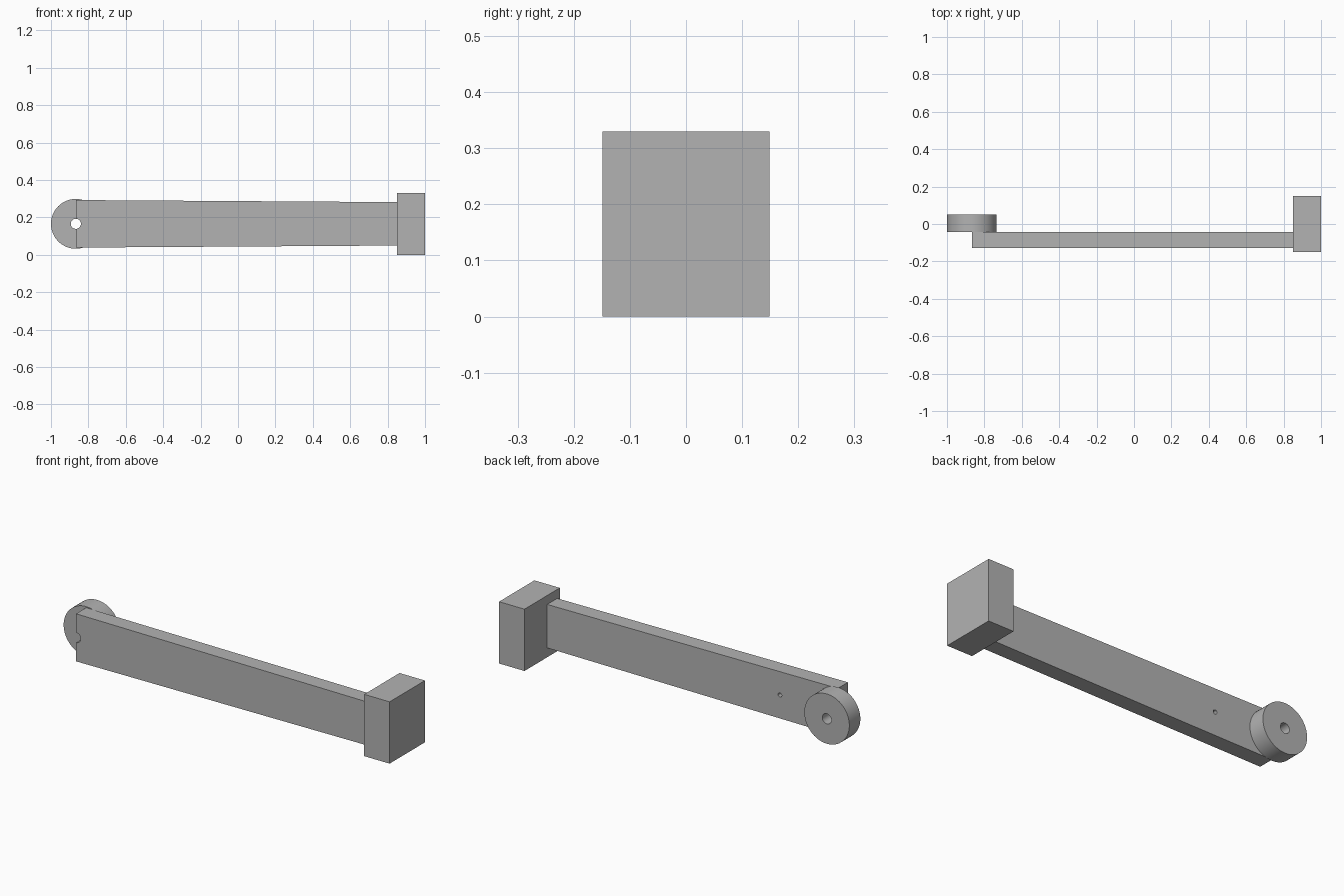
import bpy
import math

if "Cube" in bpy.data.objects:
    bpy.data.objects.remove(bpy.data.objects["Cube"])

grey = bpy.data.materials.new("plain_grey")
grey.use_nodes = True
colour = (0.45, 0.45, 0.45, 1)
grey.diffuse_color = colour
grey.node_tree.nodes["Principled BSDF"].inputs["Base Color"].default_value = colour

AXIS_Z = 0.166
PIVOT_X = -0.867
BEAM_FRONT, BEAM_BACK = -0.128, -0.043


def prism(name, outline, y0, y1):
    """Extrude an x-z outline from y0 to y1."""
    n = len(outline)
    verts = [(x, y, z) for y in (y0, y1) for x, z in outline]
    faces = [list(range(n)), list(range(2 * n - 1, n - 1, -1))]
    faces += [[i, i + n, (i + 1) % n + n, (i + 1) % n] for i in range(n)]
    mesh = bpy.data.meshes.new(name)
    mesh.from_pydata(verts, [], faces)
    mesh.materials.append(grey)
    obj = bpy.data.objects.new(name, mesh)
    bpy.context.collection.objects.link(obj)
    return obj


def cylinder(name, x, radius, y0, y1, sides=64):
    """Cylinder lying along y at the beam's mid height."""
    outline = [(x + radius * math.cos(2 * math.pi * i / sides),
                AXIS_Z + radius * math.sin(2 * math.pi * i / sides))
               for i in range(sides)]
    return prism(name, outline, y0, y1)


def select_only(obj):
    bpy.ops.object.select_all(action='DESELECT')
    obj.select_set(True)
    bpy.context.view_layer.objects.active = obj


def drill(obj, x, radius, y0, y1):
    cutter = cylinder("drill_cutter", x, radius, y0, y1, 32)
    cutter.hide_render = True
    mod = obj.modifiers.new("hole", 'BOOLEAN')
    mod.operation = 'DIFFERENCE'
    mod.solver = 'EXACT'
    mod.object = cutter
    select_only(obj)
    bpy.ops.object.modifier_apply(modifier=mod.name)
    bpy.data.objects.remove(cutter)


# End block
prism("end_block", [(0.85, 0), (1, 0), (1, 0.33), (0.85, 0.33)], -0.149, 0.149)

# Slightly tapered arm
wide, narrow = 0.127, 0.116
beam = prism("arm_beam", [(PIVOT_X, AXIS_Z - wide), (0.85, AXIS_Z - narrow),
                          (0.85, AXIS_Z + narrow), (PIVOT_X, AXIS_Z + wide)],
             BEAM_FRONT, BEAM_BACK)

# Pivot disc behind the free end
disc = cylinder("pivot_disc", PIVOT_X, 0.133, BEAM_BACK, 0.05)

# Pivot bore through both parts, and a small blind hole in the back of the arm
for part in (beam, disc):
    drill(part, PIVOT_X, 0.027, -0.3, 0.3)
drill(beam, -0.525, 0.011, -0.085, 0.1)

for part in (beam, disc):
    select_only(part)
    bpy.ops.object.shade_smooth_by_angle(angle=math.radians(30))
